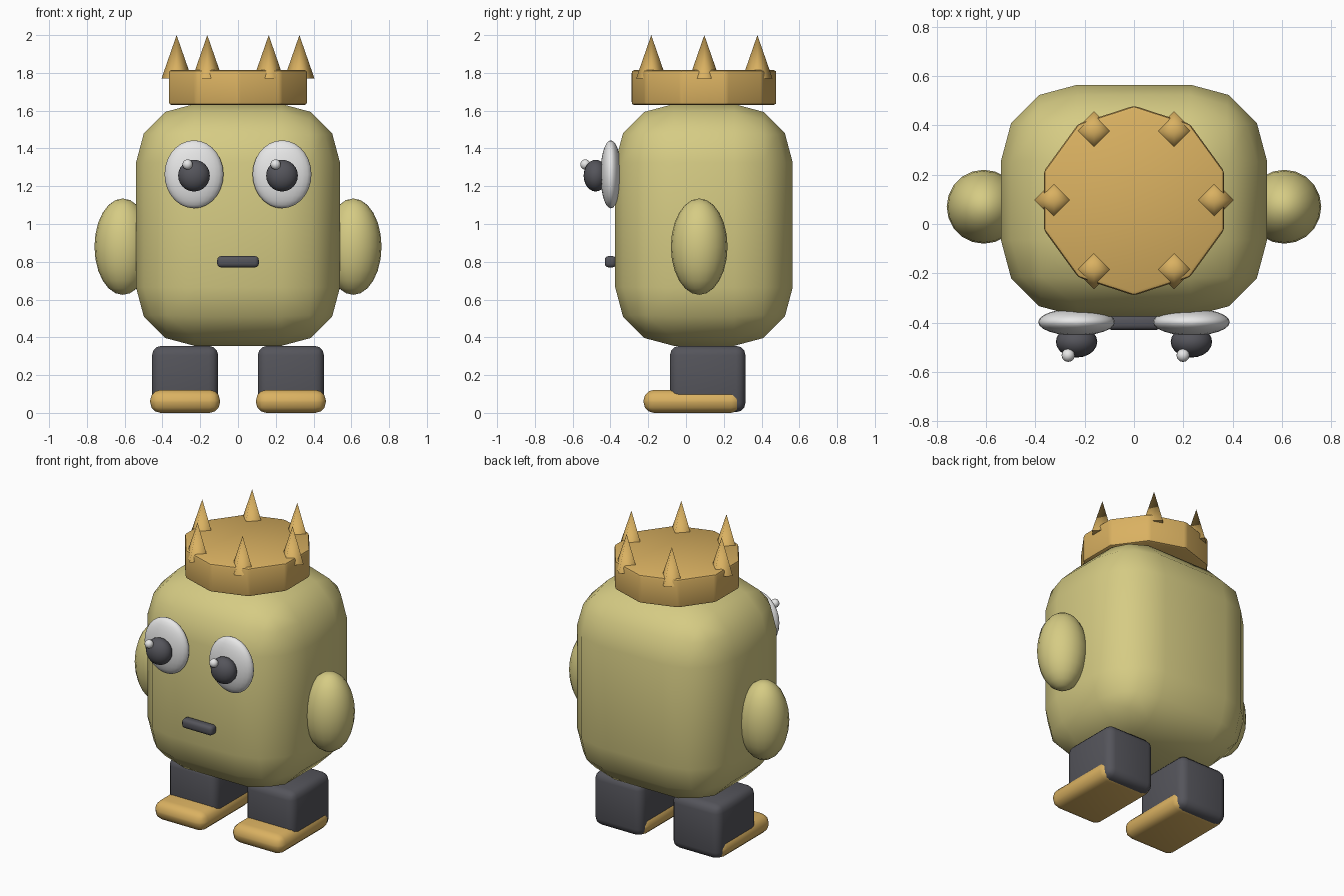
import bpy, math

if "Cube" in bpy.data.objects:
    bpy.data.objects.remove(bpy.data.objects["Cube"])


def material(name, rgb):
    m = bpy.data.materials.new(name)
    m.diffuse_color = (*rgb, 1)
    m.use_nodes = True
    m.node_tree.nodes["Principled BSDF"].inputs["Base Color"].default_value = m.diffuse_color
    return m


KHAKI = material("khaki skin", (0.67, 0.60, 0.23))
GOLD = material("gold", (0.70, 0.44, 0.12))
DARK = material("dark grey", (0.09, 0.09, 0.105))
WHITE = material("eye white", (0.80, 0.80, 0.80))


def finish(name, mat, angle=40, bevel=0, segments=3):
    """Name, colour, round and smooth the active object."""
    ob = bpy.context.object
    ob.name = name
    ob.data.materials.append(mat)
    bpy.ops.object.transform_apply(location=False, rotation=True, scale=True)
    if bevel:
        mod = ob.modifiers.new("Bevel", 'BEVEL')
        mod.width, mod.segments = bevel, segments
        mod.limit_method = 'ANGLE'
        bpy.ops.object.modifier_apply(modifier=mod.name)
    bpy.ops.object.shade_smooth_by_angle(angle=math.radians(angle))
    return ob


def box(name, lo, hi, mat, bevel, segments=3):
    bpy.ops.mesh.primitive_cube_add(size=1, location=[(a + b) / 2 for a, b in zip(lo, hi)])
    bpy.context.object.scale = [b - a for a, b in zip(lo, hi)]
    return finish(name, mat, 40, bevel, segments)


def ellipsoid(name, center, radii, mat, segments=20, rings=12):
    bpy.ops.mesh.primitive_uv_sphere_add(segments=segments, ring_count=rings, radius=1, location=center)
    bpy.context.object.scale = radii
    return finish(name, mat, 60)


# Body and mouth
box("body", (-0.54, -0.375, 0.355), (0.54, 0.565, 1.635), KHAKI, 0.31)
box("mouth", (-0.11, -0.43, 0.77), (0.11, -0.37, 0.83), DARK, 0.02)

for side, s in (("left", 1), ("right", -1)):
    # Limbs
    ellipsoid(side + "_arm", (s * 0.61, 0.07, 0.88), (0.15, 0.15, 0.255), KHAKI)
    x = s * 0.28
    box(side + "_leg", (x - 0.175, -0.085, 0.004), (x + 0.175, 0.315, 0.355), DARK, 0.05)
    box(side + "_foot", (x - 0.185, -0.225, 0), (x + 0.185, 0.295, 0.122), GOLD, 0.056)
    # Eyes, both glancing the same way
    x = s * 0.233
    ellipsoid(side + "_eye", (x, -0.398, 1.263), (0.156, 0.055, 0.18), WHITE, 24, 14)
    ellipsoid(side + "_pupil", (x, -0.478, 1.256), (0.084, 0.064, 0.084), DARK)
    ellipsoid(side + "_glint", (x - 0.034, -0.533, 1.315), (0.027, 0.027, 0.027), WHITE, 12, 8)

# Ten-sided crown band
bpy.ops.mesh.primitive_cylinder_add(vertices=10, radius=0.385, depth=0.185, location=(0, 0.095, 1.7225))
finish("crown_band", GOLD, 30, 0.015, 2)

# Ring of four-sided spikes
for i in range(6):
    a = math.radians(60 * i)
    bpy.ops.mesh.primitive_cone_add(vertices=4, radius1=0.08, radius2=0, depth=0.23,
                                    location=(0.325 * math.cos(a), 0.097 + 0.281 * math.sin(a) / math.sin(math.pi / 3), 1.885))
    finish("crown_spike_%d" % (i + 1), GOLD, 95)
